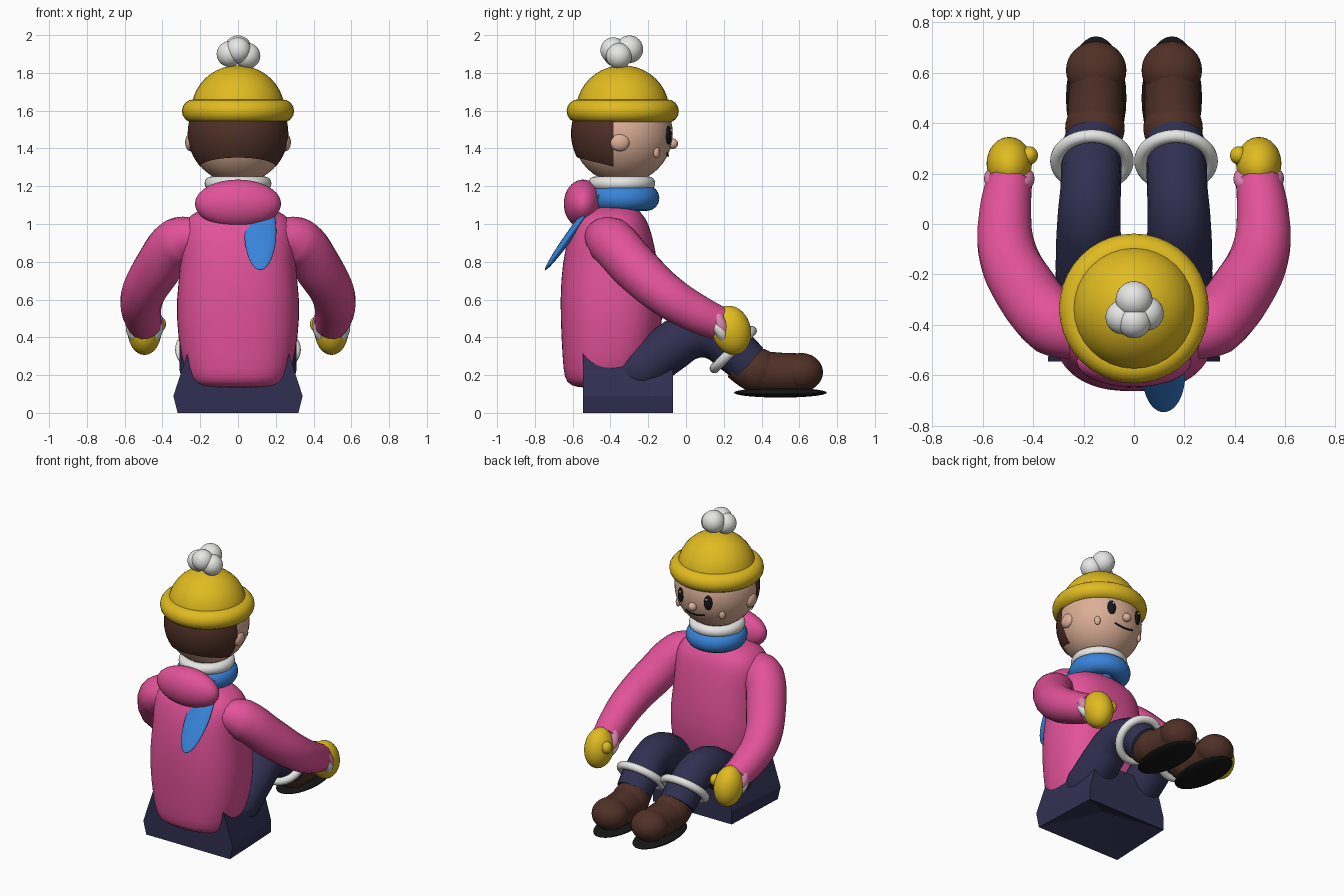
import bpy, bmesh, math
from mathutils import Vector

cube = bpy.data.objects.get("Cube")
if cube:
    bpy.data.objects.remove(cube, do_unlink=True)


def material(name, rgb):
    m = bpy.data.materials.new(name)
    m.use_nodes = True
    m.diffuse_color = (*rgb, 1)
    m.node_tree.nodes["Principled BSDF"].inputs["Base Color"].default_value = (*rgb, 1)
    return m


PINK = material("pink wool", (0.76, 0.085, 0.32))
PALE = material("pale pink", (0.74, 0.25, 0.46))
NAVY = material("navy cloth", (0.03, 0.03, 0.085))
YELLOW = material("yellow wool", (0.75, 0.5, 0.015))
BLUE = material("blue scarf", (0.04, 0.23, 0.7))
BROWN = material("dark brown", (0.08, 0.03, 0.02))
SKIN = material("skin", (0.72, 0.43, 0.31))
BLACK = material("black", (0.008, 0.008, 0.008))
WHITE = material("white fur", (0.8, 0.8, 0.78))


def finish(obj, name, mat, angle=50):
    obj.name = name
    obj.data.materials.clear()
    obj.data.materials.append(mat)
    bpy.ops.object.select_all(action='DESELECT')
    obj.select_set(True)
    bpy.context.view_layer.objects.active = obj
    bpy.ops.object.shade_smooth_by_angle(angle=math.radians(angle))
    return obj


def ball(name, mat, loc, size, tilt=0, turn=0):
    bpy.ops.mesh.primitive_uv_sphere_add(segments=32, ring_count=20, radius=1, location=loc,
                                         rotation=(math.radians(tilt), 0, math.radians(turn)))
    obj = bpy.context.object
    obj.scale = size if isinstance(size, tuple) else (size,) * 3
    return finish(obj, name, mat)


def ring(name, mat, loc, major, minor, tilt=0, stretch=1):
    bpy.ops.mesh.primitive_torus_add(major_segments=40, minor_segments=16, major_radius=major,
                                     minor_radius=minor, location=loc,
                                     rotation=(math.radians(tilt), 0, 0))
    obj = bpy.context.object
    obj.scale.z = stretch
    return finish(obj, name, mat)


def tube(name, mat, points):
    """Round limb along a smooth path of (x, y, z, radius)."""
    curve = bpy.data.curves.new(name, 'CURVE')
    curve.dimensions = '3D'
    curve.bevel_depth = 1
    curve.bevel_resolution = 6
    curve.resolution_u = 8
    curve.use_fill_caps = True
    spline = curve.splines.new('BEZIER')
    spline.bezier_points.add(len(points) - 1)
    for bp, (x, y, z, r) in zip(spline.bezier_points, points):
        bp.co = (x, y, z)
        bp.radius = r
        bp.handle_left_type = bp.handle_right_type = 'AUTO'
    obj = bpy.data.objects.new(name, curve)
    bpy.context.collection.objects.link(obj)
    bpy.ops.object.select_all(action='DESELECT')
    obj.select_set(True)
    bpy.context.view_layer.objects.active = obj
    bpy.ops.object.convert(target='MESH')
    return finish(bpy.context.object, name, mat)


def mesh_object(name, mat, bm, angle=50):
    bmesh.ops.recalc_face_normals(bm, faces=bm.faces)
    mesh = bpy.data.meshes.new(name)
    bm.to_mesh(mesh)
    bm.free()
    obj = bpy.data.objects.new(name, mesh)
    bpy.context.collection.objects.link(obj)
    return finish(obj, name, mat, angle)


def loft(name, mat, rings, angle=50):
    """Skin closed rings of points, capping both ends."""
    bm = bmesh.new()
    loops = [[bm.verts.new(p) for p in r] for r in rings]
    n = len(loops[0])
    for a, b in zip(loops, loops[1:]):
        for i in range(n):
            bm.faces.new((a[i], a[(i + 1) % n], b[(i + 1) % n], b[i]))
    bm.faces.new(loops[0])
    bm.faces.new(loops[-1])
    return mesh_object(name, mat, bm, angle)


# Sweater body: rows of (height, half width, back, front)
def oval(z, w, back, front, n=40):
    pts = []
    for i in range(n):
        a = math.tau * i / n
        c, s = math.cos(a), math.sin(a)
        c, s = (math.copysign(abs(v) ** 0.82, v) for v in (c, s))
        pts.append((w * c, (back + front) / 2 + (front - back) / 2 * s, z))
    return pts


body = [(0.13, .2, -.58, -.32), (0.16, .25, -.635, -.25), (0.22, .285, -.65, -.18),
        (0.4, .32, -.66, -.13), (0.6, .33, -.668, -.12), (0.8, .3, -.655, -.15),
        (0.95, .31, -.62, -.18), (1.03, .28, -.585, -.21), (1.07, .21, -.53, -.25),
        (1.1, .13, -.47, -.27)]
torso = loft("sweater_body", PINK, [oval(*row) for row in body])
sub = torso.modifiers.new("Smooth", 'SUBSURF')
sub.levels = sub.render_levels = 1


# Flared trouser seat with a hollow underside
def rect(w_back, w_front, z_back, z_front):
    return [(-w_back, -.545, z_back), (w_back, -.545, z_back),
            (w_front, -.07, z_front), (-w_front, -.07, z_front)]


loft("trouser_seat", NAVY, [[(0, -.3, .12)] * 4, rect(.32, .3, 0, 0),
                            rect(.342, .3, .09, .09), rect(.24, .24, .4, .3)], 20)

# Hood, neck ring and scarf
ball("hood", PINK, (0, -.545, 1.107), (.228, .102, .128))
ring("scarf_wrap", BLUE, (0, -.335, 1.137), .13, .064, stretch=1.05)
ball("scarf_tail", BLUE, (.118, -.6, .96), (.085, .022, .25), tilt=-35.6)
ring("neck_fur", WHITE, (0, -.34, 1.215), .14, .037)

# Head and hair
ball("head", SKIN, (0, -.335, 1.48), .265)
bm = bmesh.new()
bmesh.ops.create_uvsphere(bm, u_segments=40, v_segments=28, radius=.271)
bmesh.ops.translate(bm, verts=bm.verts, vec=(0, -.338, 1.48))
for co, no in (((0, -.385, 0), (0, 1, 0)), ((0, -.45, 1.32), (0, -.25, -1))):
    bmesh.ops.bisect_plane(bm, geom=bm.verts[:] + bm.edges[:] + bm.faces[:],
                           plane_co=co, plane_no=no, clear_outer=True)
mesh_object("hair", BROWN, bm)


# Face details, set on the head surface
def on_head(x, z, lift=0):
    y = math.sqrt(.265 ** 2 - x * x - (z - 1.48) ** 2)
    d = Vector((x, y, z - 1.48))
    return Vector((0, -.335, 1.48)) + d * (1 + lift)


ball("nose", SKIN, (0, -.07, 1.425), .028)
tube("mouth", BLACK, [(*on_head(x, 1.362 + 2.5 * x * x, .01), .005)
                      for x in (-.07, -.035, 0, .035, .07)])
for s, side in ((1, "left"), (-1, "right")):
    ball(side + "_ear", SKIN, (s * .25, -.35, 1.432), (.03, .052, .047))
    ball(side + "_eye", BLACK, on_head(s * .105, 1.47), (.027, .012, .05), turn=-s * 24)
    ball(side + "_eye_glint", WHITE, on_head(s * .098, 1.495, .04), .007)
    ball(side + "_cheek", SKIN, on_head(s * .168, 1.38), (.02, .016, .03), turn=-s * 40)

# Hat
ball("hat_dome", YELLOW, (0, -.335, 1.6), (.247, .247, .24))
ring("hat_brim", YELLOW, (0, -.335, 1.598), .235, .062)
for i, p in enumerate([(0, -.3, 1.925), (-.045, -.37, 1.9), (.05, -.355, 1.89), (0, -.385, 1.92)]):
    ball("pompom_%d" % (i + 1), WHITE, p, .068 if i else .073)

# Arms, hands, legs and boots, once per side
for s, side in ((1, "left"), (-1, "right")):
    tube(side + "_arm", PINK, [(s * .2, -.46, .94, .09), (s * .31, -.4, .91, .13),
                               (s * .43, -.26, .76, .127), (s * .505, -.1, .62, .115),
                               (s * .51, .05, .53, .104), (s * .495, .17, .475, .092)])
    ring(side + "_wrist_band", PALE, (s * .495, .18, .475), .068, .033, tilt=-65)
    ring(side + "_wrist_fur", WHITE, (s * .495, .175, .445), .068, .03, tilt=-58)
    ball(side + "_mitten", YELLOW, (s * .495, .24, .437), (.09, .103, .132), tilt=15)
    ball(side + "_thumb", YELLOW, (s * .415, .272, .47), (.034, .036, .04))

    tube(side + "_leg", NAVY, [(s * .17, -.39, .165, .09), (s * .175, -.25, .23, .135),
                               (s * .18, -.1, .335, .13), (s * .178, .03, .41, .125),
                               (s * .172, .14, .405, .12), (s * .168, .26, .325, .12),
                               (s * .165, .33, .26, .115)])
    ring(side + "_trouser_fur", WHITE, (s * .167, .25, .335), .14, .026, tilt=45)
    tube(side + "_boot", BROWN, [(s * .165, .26, .27, .09), (s * .158, .36, .225, .112),
                                 (s * .152, .46, .212, .11), (s * .15, .6, .21, .105)])
    ball(side + "_boot_ankle", BROWN, (s * .155, .38, .225), .118)
    ball(side + "_boot_toe", BROWN, (s * .15, .61, .215), (.12, .115, .102))
    ball(side + "_sole", BLACK, (s * .15, .5, .107), (.12, .245, .026))
